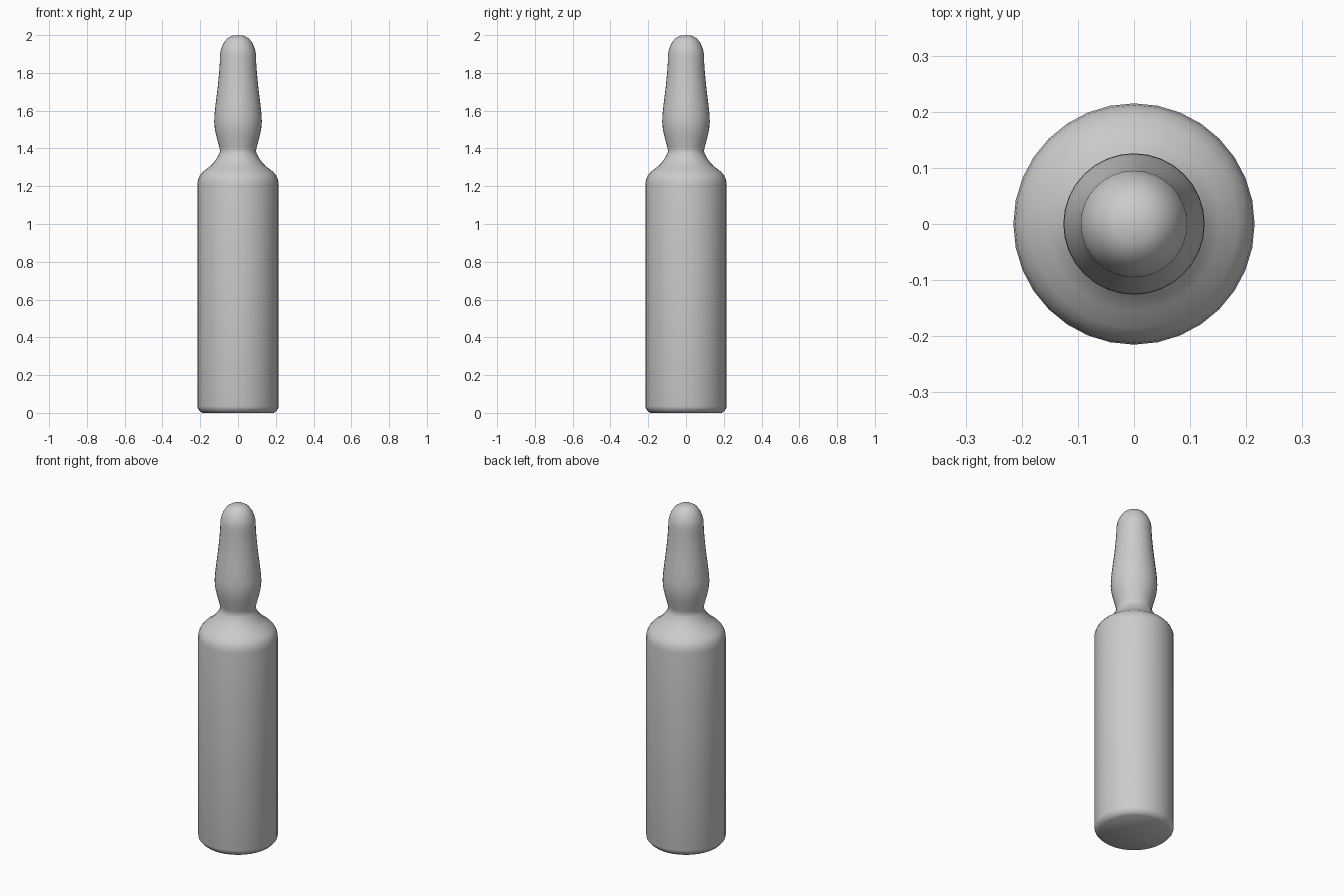
import bpy
import bmesh
import math

cube = bpy.data.objects.get("Cube")
if cube:
    bpy.data.objects.remove(cube, do_unlink=True)

SIDES = 32

# One plain grey for the whole vessel
grey = bpy.data.materials.new("plain grey")
grey.use_nodes = True
colour = (0.6, 0.6, 0.6, 1)
grey.diffuse_color = colour
grey.node_tree.nodes["Principled BSDF"].inputs["Base Color"].default_value = colour

# Outline as (radius, height): base, body, shoulder, neck, bulb, stem, domed tip
base = [(0, 0.005), (0.19, 0.005), (0.202, 0.01), (0.212, 0.022), (0.215, 0.035)]
body = [(0.215, 1.21), (0.212, 1.235), (0.202, 1.257), (0.185, 1.277)]
shoulder = [(0.155, 1.3), (0.13, 1.323), (0.112, 1.348), (0.099, 1.372), (0.095, 1.388)]
bulb = [(0.1, 1.41), (0.112, 1.455), (0.122, 1.498), (0.126, 1.54), (0.125, 1.575)]
stem = [(0.118, 1.64), (0.108, 1.72), (0.1, 1.8), (0.096, 1.86), (0.095, 1.9)]
tip = [(0.09, 1.925), (0.078, 1.955), (0.06, 1.98), (0.035, 1.996), (0, 2.0)]
base[0:2] = [(0, 0), (0.19, 0)]
outline = base + body + shoulder + bulb + stem + tip

# Spin the outline into a closed ampoule
bm = bmesh.new()
verts = [bm.verts.new((r, 0, z)) for r, z in outline]
edges = [bm.edges.new(pair) for pair in zip(verts, verts[1:])]
bmesh.ops.spin(bm, geom=verts + edges, cent=(0, 0, 0), axis=(0, 0, 1),
               angle=math.tau, steps=SIDES, use_merge=True)
bmesh.ops.remove_doubles(bm, verts=bm.verts, dist=0.0005)
bmesh.ops.recalc_face_normals(bm, faces=bm.faces)
mesh = bpy.data.meshes.new("glass_ampoule")
bm.to_mesh(mesh)
bm.free()
mesh.materials.append(grey)

ampoule = bpy.data.objects.new("glass_ampoule", mesh)
bpy.context.collection.objects.link(ampoule)
bpy.context.view_layer.objects.active = ampoule
ampoule.select_set(True)
bpy.ops.object.shade_smooth_by_angle(angle=math.radians(50))
